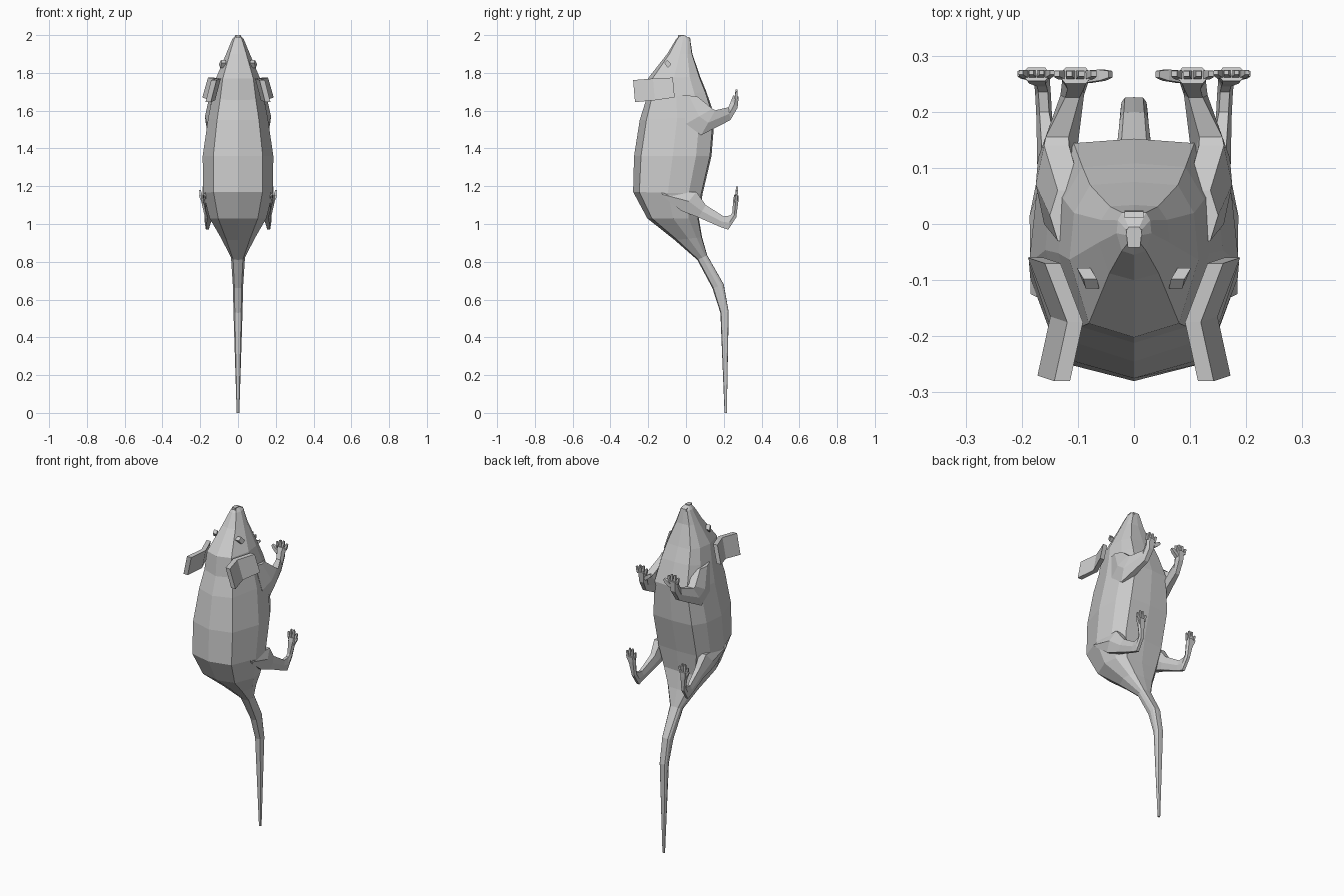
import bpy, bmesh
from mathutils import Vector


def loft(name, rings, mirror=False):
    """Skin closed rings of equal length, cap both ends, flat shaded."""
    bm = bmesh.new()
    vr = [[bm.verts.new(p) for p in r] for r in rings]
    n = len(vr[0])
    for a, b in zip(vr, vr[1:]):
        for i in range(n):
            j = (i + 1) % n
            bm.faces.new((a[i], a[j], b[j], b[i]))
    bm.faces.new(vr[0])
    bm.faces.new(vr[-1])
    bmesh.ops.recalc_face_normals(bm, faces=bm.faces)
    me = bpy.data.meshes.new(name)
    bm.to_mesh(me)
    bm.free()
    ob = bpy.data.objects.new(name, me)
    bpy.context.collection.objects.link(ob)
    if mirror:
        ob.modifiers.new("mirror", 'MIRROR')
    return ob


def body_ring(by, bz, fy, fz, w):
    """Ten-sided section from the back point (by, bz) to the belly point (fy, fz)."""
    half = [(0, 0), (.7, .09), (1, .5), (.93, .8), (.68, .98), (0, 1)]
    full = half + [(-x, t) for x, t in half[-2:0:-1]]
    return [(x * w, by + (fy - by) * t, bz + (fz - bz) * t) for x, t in full]


def limb_ring(x, hx, y1, z1, y2, z2):
    """Six-sided section between two side-view edge points."""
    pts = [(-.6, 0), (.6, 0), (1, .5), (.6, 1), (-.6, 1), (-1, .5)]
    return [(x + hx * u, y1 + (y2 - y1) * t, z1 + (z2 - z1) * t) for u, t in pts]


def digit(name, start, end, r0, r1):
    """Small tapered four-sided finger."""
    a, b = Vector(start), Vector(end)
    d = (b - a).normalized()
    u = d.cross(Vector((0, 1, 0))).normalized()
    v = d.cross(u)
    loft(name, [[p + u * r * s + v * r * t for s, t in ((1, 1), (-1, 1), (-1, -1), (1, -1))]
                for p, r in ((a, r0), (a.lerp(b, .65), r0 * .9), (b, r1))], True)


# Head, torso and tail in one skin: back y, z, belly y, z, half width
loft("body_and_tail", [body_ring(*s) for s in [
    (-.035, 1.997, -.005, 1.998, .014),
    (-.055, 1.975, .022, 1.98, .031),
    (-.10, 1.90, .034, 1.90, .063),
    (-.202, 1.77, .075, 1.78, .115),
    (-.212, 1.655, .108, 1.70, .135),
    (-.245, 1.55, .152, 1.57, .158),
    (-.275, 1.36, .135, 1.36, .187),
    (-.28, 1.17, .088, 1.16, .185),
    (-.205, 1.03, .068, 1.03, .15),
    (-.06, .915, .085, .93, .088),
    (.06, .81, .112, .835, .037),
    (.14, .66, .20, .68, .027),
    (.182, .53, .226, .535, .024),
    (.204, 0, .216, 0, .007)]])

# Nose and mouth details
loft("nose", [[(-.011, -.042, z), (.011, -.042, z), (.014, -.01, z), (-.014, -.01, z)]
              for z in (1.975, 2.0)])
loft("mouth", [[(x, .012, 1.975), (x, .024, 1.97), (x, .022, 1.985), (x, .012, 1.991)]
               for x in (-.017, .017)])

# Eyes: small diamonds on the cheeks
loft("eye", [[(x - .008, -.115, 1.852), (x, -.095, 1.826),
              (x + .008, -.078, 1.846), (x - .004, -.098, 1.868)] for x in (.07, .094)], True)

# Ears: folded slabs, leaning outwards at the bottom
loft("ear", [[(x - .014, y, zt), (x + .014, y, zt), (x + .044, y + .01, zb), (x + .016, y + .01, zb)]
             for x, y, zt, zb in ((.145, -.07, 1.775, 1.67), (.105, -.175, 1.77, 1.655),
                                  (.128, -.28, 1.762, 1.645))], True)

# Front legs
loft("front_leg", [limb_ring(*s) for s in [
    (.115, .035, .06, 1.675, -.03, 1.685),
    (.138, .037, .14, 1.61, 0, 1.53),
    (.137, .034, .155, 1.602, .08, 1.47),
    (.110, .021, .225, 1.618, .235, 1.55),
    (.104, .024, .24, 1.655, .273, 1.615),
    (.104, .030, .25, 1.68, .279, 1.675)]], True)
for i in range(4):
    x = .082 + i * .015
    digit(f"front_finger_{i + 1}", (x, .265, 1.665),
          (x + (i - 1.5) * .007, .268, 1.70 + .012 * (i in (1, 2))), .0075, .005)
digit("front_thumb", (.085, .262, 1.64), (.042, .267, 1.672), .011, .006)

# Hind legs
loft("hind_leg", [limb_ring(*s) for s in [
    (.158, .026, -.13, 1.168, -.12, 1.145),
    (.150, .036, .055, 1.17, -.025, 1.07),
    (.148, .024, .105, 1.10, .065, 1.035),
    (.160, .014, .20, 1.04, .18, .985),
    (.162, .014, .235, 1.045, .224, .97),
    (.164, .014, .245, 1.06, .266, 1.035),
    (.172, .024, .250, 1.13, .277, 1.12),
    (.174, .026, .255, 1.155, .279, 1.15)]], True)
for i in range(4):
    x = .155 + i * .0125
    digit(f"hind_toe_{i + 1}", (x, .266, 1.14),
          (x + (i - 1.5) * .006, .27, 1.18 + .018 * (i in (1, 2))), .0065, .004)
digit("hind_outer_toe", (.182, .264, 1.115), (.203, .268, 1.155), .008, .005)
